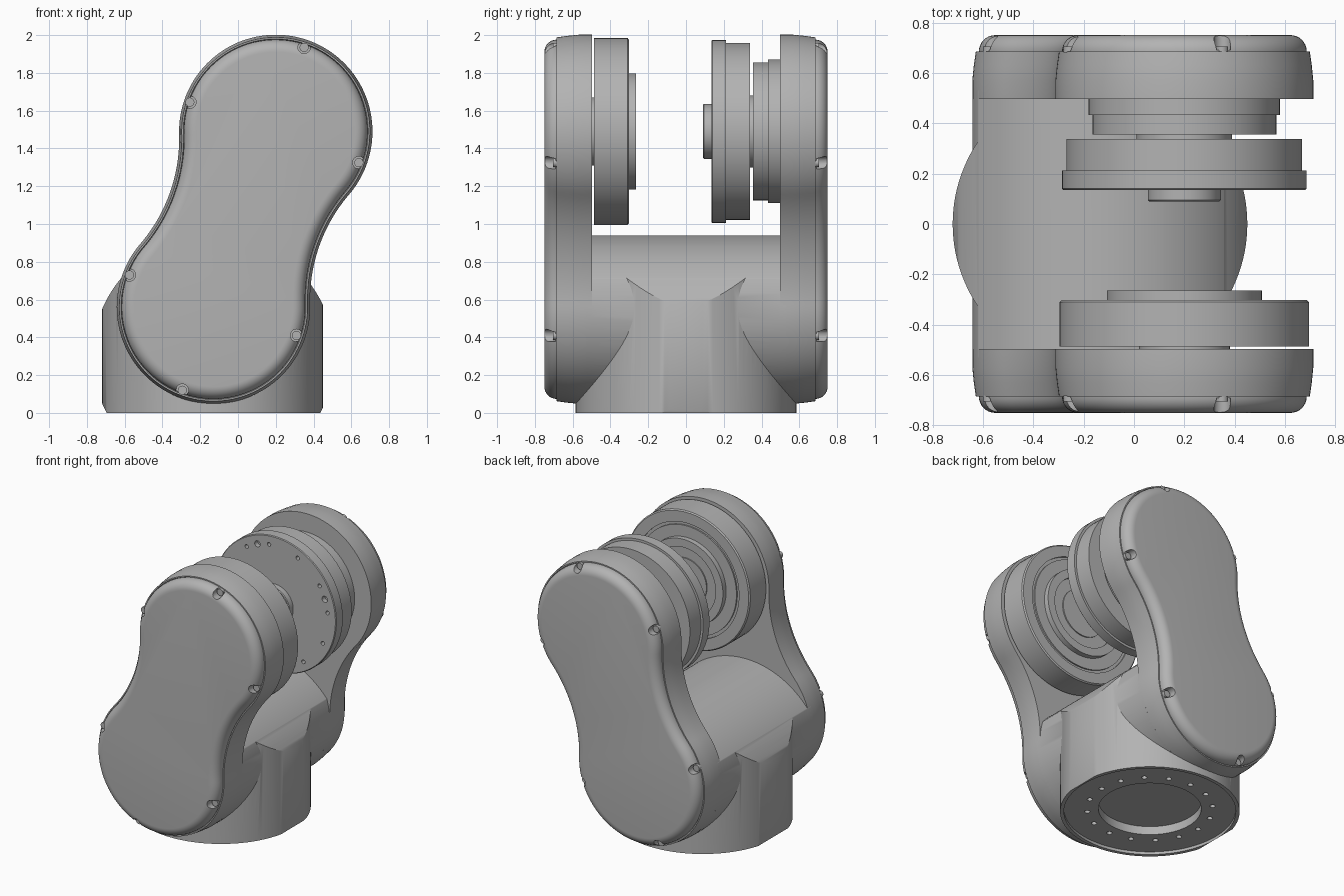
import bpy, bmesh, math
from math import sin, cos, pi, radians
from mathutils import Vector, Matrix

if "Cube" in bpy.data.objects:
    bpy.data.objects.remove(bpy.data.objects["Cube"], do_unlink=True)

grey = bpy.data.materials.new("machine_grey")
grey.use_nodes = True
grey.diffuse_color = (0.45, 0.45, 0.45, 1)
grey.node_tree.nodes["Principled BSDF"].inputs["Base Color"].default_value = grey.diffuse_color

LOW = Vector((-0.13, 0.56))     # shoulder axis (x, z)
TOP = Vector((0.2, 1.49))       # joint axis (x, z)
LOBE, WAIST, INNER = 0.512, 0.42, 0.497


def make(name, bm):
    bmesh.ops.recalc_face_normals(bm, faces=bm.faces)
    me = bpy.data.meshes.new(name)
    bm.to_mesh(me)
    bm.free()
    me.materials.append(grey)
    ob = bpy.data.objects.new(name, me)
    bpy.context.collection.objects.link(ob)
    return ob


def loft(name, rings):
    """Skin a list of point rings and cap both ends."""
    bm = bmesh.new()
    loops = [[bm.verts.new(p) for p in ring] for ring in rings]
    n = len(loops[0])
    for a, b in zip(loops, loops[1:]):
        for i in range(n):
            j = (i + 1) % n
            bm.faces.new((a[i], a[j], b[j], b[i]))
    bm.faces.new(loops[0])
    bm.faces.new(loops[-1])
    return make(name, bm)


def turned(name, profile, centre, axis="Y", n=96):
    """Turn a (radius, position) profile around a horizontal or vertical axis."""
    rings = []
    for r, h in profile:
        ring = []
        for i in range(n):
            u, v = r * cos(2 * pi * i / n), r * sin(2 * pi * i / n)
            ring.append((centre[0] + u, h, centre[1] + v) if axis == "Y"
                        else (centre[0] + u, centre[1] + v, h))
        rings.append(ring)
    return loft(name, rings)


def pegs(name, spots, start, end, axis="Y"):
    """Many small cylinders (u, v, radius) in a single mesh."""
    bm = bmesh.new()
    mid, depth = (start + end) / 2, abs(end - start)
    for u, v, r in spots:
        if axis == "Y":
            m = Matrix.Translation((u, mid, v)) @ Matrix.Rotation(pi / 2, 4, "X")
        else:
            m = Matrix.Translation((u, v, mid))
        bmesh.ops.create_cone(bm, cap_ends=True, segments=20, radius1=r, radius2=r,
                              depth=depth, matrix=m)
    return make(name, bm)


def combine(ob, other, operation):
    mod = ob.modifiers.new("cut", "BOOLEAN")
    mod.object, mod.operation, mod.solver = other, operation, "EXACT"
    dg = bpy.context.evaluated_depsgraph_get()
    dg.update()
    me = bpy.data.meshes.new_from_object(ob.evaluated_get(dg))
    ob.modifiers.clear()
    ob.data = me
    bpy.data.objects.remove(other, do_unlink=True)


def smooth(*obs):
    for ob in obs:
        ob.data.shade_smooth()
        ob.data.set_sharp_from_angle(angle=radians(30))


def waisted(off, y):
    """Two round lobes joined by tangent hollow arcs, shrunk by off."""
    span = TOP - LOW
    half, up = span.length / 2, span.normalized()
    side = Vector((up.y, -up.x))
    mid = (LOW + TOP) / 2
    hollow = (half ** 2 + WAIST ** 2 - LOBE ** 2) / (2 * (LOBE - WAIST))
    reach = WAIST + hollow
    tilt = math.atan2(half, reach)
    r, h = LOBE - off, hollow + off
    pts = []

    def arc(centre, radius, a, b, n):
        for i in range(n):
            t = a + (b - a) * i / n
            p = centre + side * (radius * cos(t)) + up * (radius * sin(t))
            pts.append((p.x, y, p.y))

    arc(TOP, r, -tilt, pi + tilt, 72)
    arc(mid - side * reach, h, tilt, -tilt, 24)
    arc(LOW, r, pi - tilt, 2 * pi + tilt, 72)
    arc(mid + side * reach, h, pi + tilt, pi - tilt, 24)
    return pts


# Screw positions around the lobes of the covers
screws = []
for x, z in ((.35, 1.935), (-.255, 1.645), (.64, 1.325),
             (-.575, .73), (.31, .41), (-.295, .12)):
    screws.append((x, z))

# Arms, rounded covers and cover screws, front and back
for s, label in ((-1, "front"), (1, "back")):
    arm = loft(label + "_arm", [waisted(o, s * y) for o, y in
               ((0, INNER), (0, .57), (.006, .63), (.014, .685), (.022, .685),
                (.026, .675), (.06, .675))])
    fillet = [(.026 + .065 * (1 - cos(t)), .685 + .065 * sin(t))
              for t in (pi / 2 * i / 8 for i in range(9))]
    cover = loft(label + "_cover", [waisted(o, s * y) for o, y in [(.026, .65)] + fillet])
    combine(cover, pegs("pockets", [(x, z, .033) for x, z in screws], s * .69, s * .8), "DIFFERENCE")
    heads = pegs(label + "_cover_screws", [(x, z, .024) for x, z in screws], s * .68, s * .705)
    smooth(arm, cover, heads)

# Base: upright drum joined to a cross barrel, topped by a shallow saddle
base = turned("base_housing", [(.585, 0), (.585, .95)], (-.135, 0), "Z", 128)
combine(base, turned("barrel", [(.512, -.53), (.512, .53)], LOW, n=128), "UNION")
combine(base, turned("saddle", [(.64, -.7), (.64, .7)], (-.13, .3), n=160), "INTERSECT")
combine(base, turned("bore", [(.56, -.1), (.56, .02), (.335, .02), (.335, .08)],
                     (-.135, 0), "Z"), "DIFFERENCE")
bolt_ring = [(-.135 + .41 * cos(pi * i / 8), .41 * sin(pi * i / 8), .018) for i in range(16)]
combine(base, pegs("bolt_holes", bolt_ring, -.05, .06, "Z"), "DIFFERENCE")
smooth(base)

# Front joint drum with ringed face
drum = turned("front_joint_drum", [
    (.001, -.275), (.17, -.275), (.17, -.283), (.25, -.283), (.25, -.265), (.308, -.265),
    (.308, -.302), (.39, -.302), (.39, -.312), (.41, -.312), (.41, -.302), (.487, -.302),
    (.495, -.31), (.495, -.487), (.18, -.487), (.18, -.52)], TOP)

# Back joint: stepped mount, neck, bolted flange and hub
mount = turned("back_joint_mount", [
    (.38, .51), (.38, .433), (.365, .433), (.365, .356), (.19, .356), (.19, .33)], TOP)
flange = turned("back_joint_flange", [
    (.468, .338), (.468, .212), (.485, .212), (.485, .14), (.48, .135)], TOP)
holes = []
for k in range(4):
    for step, r in ((-13, .014), (0, .022), (13, .014), (45, .014)):
        a = radians(19.5 + 90 * k + step)
        holes.append((TOP.x + .42 * cos(a), TOP.y + .42 * sin(a), r))
combine(flange, pegs("flange_holes", holes, .1, .17), "DIFFERENCE")
hub = turned("back_joint_hub", [
    (.145, .15), (.145, .095), (.14, .09), (.1, .09), (.1, .1), (.001, .1)], TOP)
smooth(drum, mount, flange, hub)
